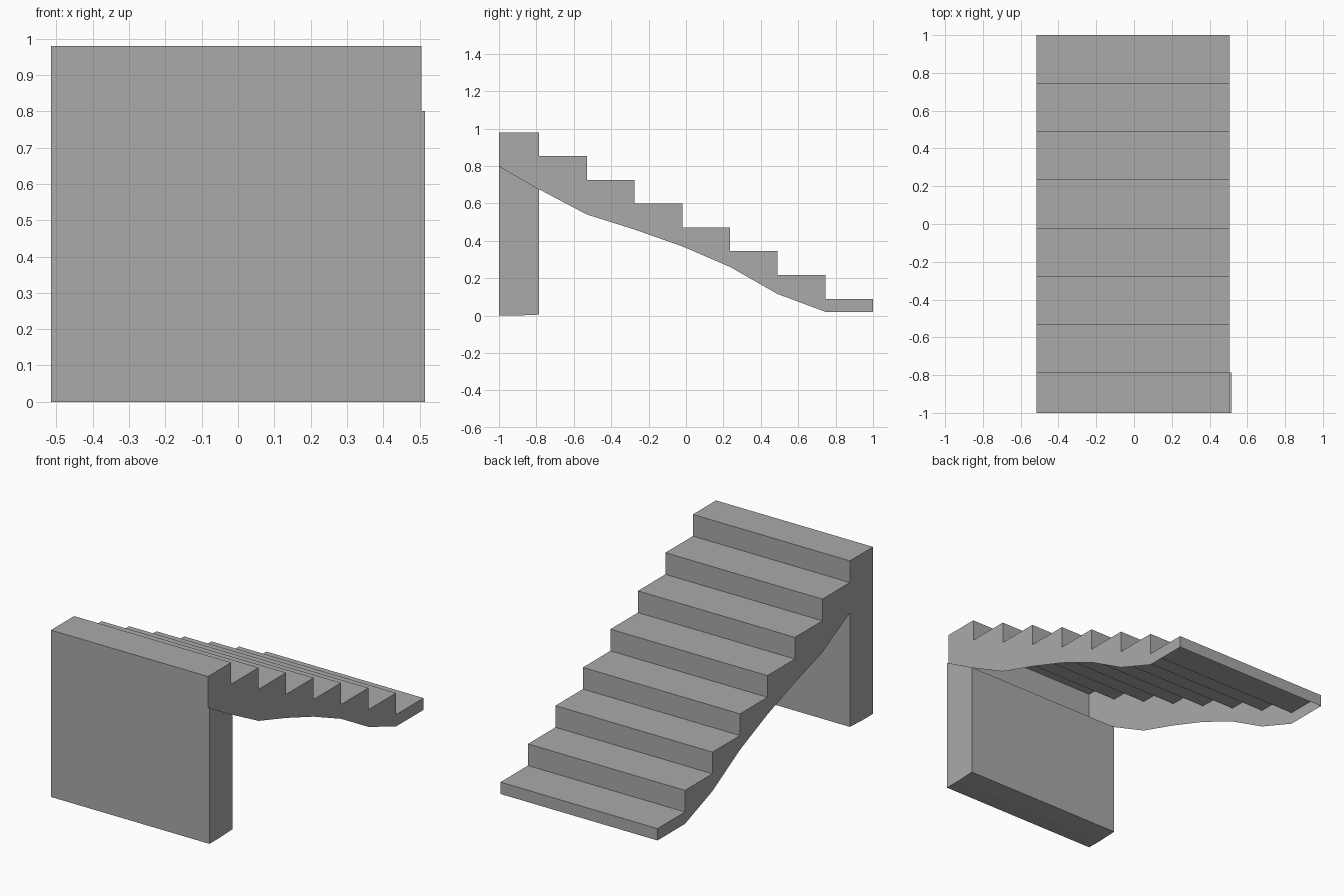
import bpy
import bmesh

cube = bpy.data.objects.get("Cube")
if cube:
    bpy.data.objects.remove(cube, do_unlink=True)

stone = bpy.data.materials.new("grey concrete")
stone.use_nodes = True
stone.diffuse_color = (0.4, 0.4, 0.4, 1)
stone.node_tree.nodes["Principled BSDF"].inputs["Base Color"].default_value = (0.4, 0.4, 0.4, 1)

RIGHT, LEFT = -0.515, 0.505
STEPS = 8
RUN, RISE = 0.255, 0.1272
BOTTOM, TOP = 0.02, 0.98


def finish(name, bm):
    mesh = bpy.data.meshes.new(name)
    bm.to_mesh(mesh)
    bm.free()
    mesh.materials.append(stone)
    obj = bpy.data.objects.new(name, mesh)
    bpy.context.collection.objects.link(obj)
    return obj


def outline(bm, x, points):
    return [bm.verts.new((x, y, z)) for y, z in points]


# Sawtooth line of treads and risers, from the lowest step up to the landing
steps = [(1, BOTTOM)]
for i in range(STEPS):
    z = TOP - RISE * (STEPS - 1 - i)
    steps += [(1 - RUN * i, z), (max(-1, 1 - RUN * (i + 1)), z)]

# Curved lower edge of the side walls
underside = [(-1, 0.80), (-0.785, 0.675), (-0.53, 0.54), (-0.275, 0.46),
             (-0.02, 0.37), (0.235, 0.26), (0.49, 0.115), (0.745, BOTTOM)]

# Treads and risers: thin strip, open below, closed by a panel at the landing
bm = bmesh.new()
strip = steps + underside[:1]
a, b = outline(bm, RIGHT, strip), outline(bm, LEFT, strip)
for i in range(len(strip) - 1):
    bm.faces.new((a[i], b[i], b[i + 1], a[i + 1]))
finish("treads_and_risers", bm)

# Side walls: flat panels between the steps and the curved lower edge
for name, x in (("right_side_wall", RIGHT), ("left_side_wall", LEFT)):
    bm = bmesh.new()
    verts = outline(bm, x, steps + underside)
    bm.faces.new(verts if x > 0 else verts[::-1])
    finish(name, bm)

# Support wall below the landing, with a sloping top
bm = bmesh.new()
section = [(-1, 0), (-0.9, 0), (-0.785, 0.005), (-0.785, 0.675), (-1, 0.80)]
a, b = outline(bm, RIGHT, section), outline(bm, 0.515, section)
bm.faces.new(a)
bm.faces.new(b)
for i in range(len(section)):
    j = (i + 1) % len(section)
    bm.faces.new((a[i], a[j], b[j], b[i]))
bmesh.ops.recalc_face_normals(bm, faces=bm.faces)
finish("support_wall", bm)
